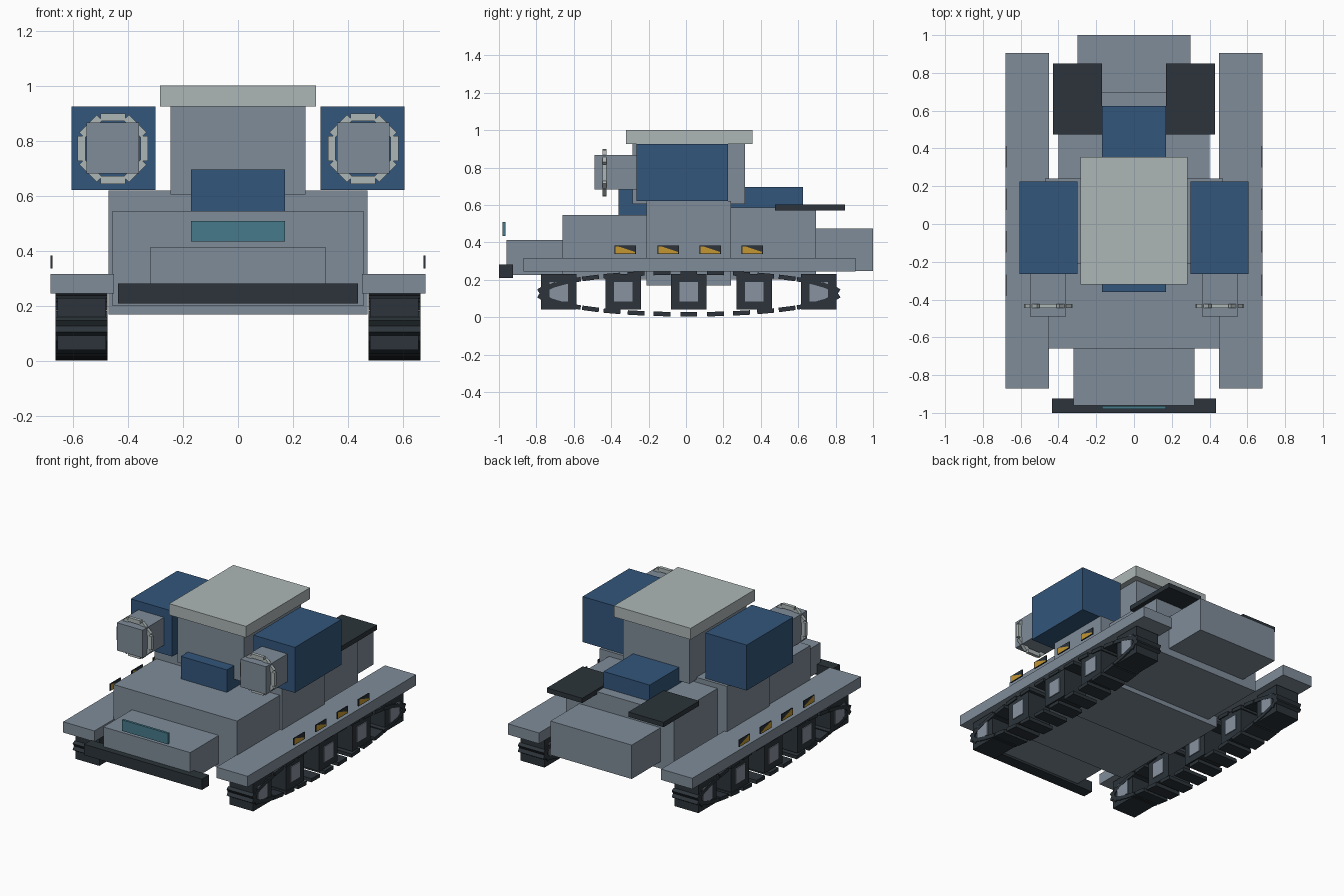
import bpy, bmesh, math
from mathutils import Matrix, Vector

cube = bpy.data.objects.get("Cube")
if cube:
    bpy.data.objects.remove(cube, do_unlink=True)


def material(name, rgb):
    m = bpy.data.materials.new(name)
    m.use_nodes = True
    m.diffuse_color = (*rgb, 1)
    for n in m.node_tree.nodes:
        if n.type == 'BSDF_PRINCIPLED':
            n.inputs["Base Color"].default_value = (*rgb, 1)
    return m


GREY = material("hull grey", (0.215, 0.265, 0.32))
LIGHT = material("pale grey", (0.42, 0.47, 0.47))
BLUE = material("navy blue", (0.033, 0.093, 0.20))
DARK = material("charcoal", (0.025, 0.034, 0.042))
TEAL = material("teal glass", (0.061, 0.195, 0.254))
YELLOW = material("warning yellow", (0.55, 0.305, 0.032))
STEEL = material("hub steel", (0.25, 0.29, 0.35))


def add_box(bm, x, y, z, rot=None):
    """Box from ranges, optionally turned about its centre."""
    c = Vector((sum(x) / 2, sum(y) / 2, sum(z) / 2))
    size = (x[1] - x[0], y[1] - y[0], z[1] - z[0], 1)
    m = Matrix.Translation(c) @ (rot or Matrix()) @ Matrix.Diagonal(size)
    bmesh.ops.create_cube(bm, size=1, matrix=m)


def finish(bm, name, mat):
    bmesh.ops.recalc_face_normals(bm, faces=bm.faces)
    me = bpy.data.meshes.new(name)
    bm.to_mesh(me)
    bm.free()
    me.materials.append(mat)
    ob = bpy.data.objects.new(name, me)
    bpy.context.collection.objects.link(ob)
    return ob


def box(name, mat, x, y, z):
    bm = bmesh.new()
    add_box(bm, x, y, z)
    return finish(bm, name, mat)


def mirror(ob):
    """Repeat a left-hand part on the right."""
    ob.modifiers.new("mirror", 'MIRROR').use_axis = (True, False, False)
    return ob


# Hull, stepped from nose to tail
box("nose", GREY, (-0.32, 0.32), (-0.96, -0.65), (0.225, 0.413))
box("front_hull", GREY, (-0.455, 0.455), (-0.66, -0.20), (0.20, 0.545))
box("middle_hull", GREY, (-0.47, 0.47), (-0.21, 0.24), (0.17, 0.62))
box("rear_hull", GREY, (-0.40, 0.40), (0.23, 0.695), (0.20, 0.587))
box("tail", GREY, (-0.30, 0.30), (0.685, 1.0), (0.247, 0.473))
box("bumper", DARK, (-0.435, 0.435), (-1.0, -0.925), (0.21, 0.282))
box("windscreen", TEAL, (-0.17, 0.17), (-0.98, -0.964), (0.435, 0.508))
mirror(box("fender", GREY, (0.45, 0.68), (-0.87, 0.905), (0.245, 0.317)))

# Turret, roof and blue housings
box("turret", GREY, (-0.245, 0.245), (-0.285, 0.315), (0.605, 0.926))
box("turret_roof", LIGHT, (-0.283, 0.283), (-0.32, 0.355), (0.925, 1.0))
box("front_housing", BLUE, (-0.17, 0.17), (-0.36, -0.20), (0.545, 0.695))
box("rear_housing", BLUE, (-0.17, 0.17), (0.24, 0.625), (0.58, 0.695))
mirror(box("rear_deck_plate", DARK, (0.17, 0.43), (0.475, 0.85), (0.57, 0.602)))

# Side pods with square barrels
mirror(box("side_pod", BLUE, (0.30, 0.605), (-0.265, 0.225), (0.622, 0.925)))
mirror(box("barrel", GREY, (0.36, 0.55), (-0.49, -0.26), (0.682, 0.867)))

# Segmented ring around each barrel
bm = bmesh.new()
for i in range(8):
    a = i * math.tau / 8
    cx, cz = 0.454 + 0.114 * math.sin(a), 0.772 + 0.114 * math.cos(a)
    add_box(bm, (cx - 0.045, cx + 0.045), (-0.446, -0.424),
            (cz - 0.014, cz + 0.014), Matrix.Rotation(a, 4, 'Y'))
mirror(finish(bm, "barrel_ring", LIGHT))

# Running gear: square wheels with hubs
wheels, hubs = bmesh.new(), bmesh.new()
for y in (-0.68, -0.335, 0.015, 0.365, 0.71):
    add_box(wheels, (0.48, 0.655), (y - 0.095, y + 0.095), (0.04, 0.23))
    add_box(hubs, (0.474, 0.661), (y - 0.05, y + 0.05), (0.083, 0.187))
mirror(finish(wheels, "wheels", DARK))
mirror(finish(hubs, "wheel_hubs", STEEL))

# Track links laid around a flat ellipse
bm = bmesh.new()
LINKS, A, B = 34, 0.78, 0.112
for i in range(LINKS):
    t = -math.pi / 2 + i * math.tau / LINKS
    cy, cz = 0.015 + A * math.cos(t), 0.127 + B * math.sin(t)
    slope = math.atan2(B * math.cos(t), -A * math.sin(t))
    add_box(bm, (0.473, 0.662), (cy - 0.045, cy + 0.045),
            (cz - 0.012, cz + 0.012), Matrix.Rotation(slope, 4, 'X'))
mirror(finish(bm, "track_links", DARK))

# Hazard markers: dark plates with a yellow wedge
plates, wedges = bmesh.new(), bmesh.new()
for y in (-0.325, -0.095, 0.13, 0.355):
    add_box(plates, (0.674, 0.681), (y - 0.057, y + 0.057), (0.337, 0.383))
    outline = [(-0.052, 0.341), (0.052, 0.341), (0.052, 0.349), (-0.04, 0.379), (-0.052, 0.379)]
    for x in (0.673, 0.682):
        wedges.faces.new([wedges.verts.new((x, y + dy, z)) for dy, z in outline])
mirror(finish(plates, "marker_plates", DARK))
mirror(finish(wedges, "marker_wedges", YELLOW))
